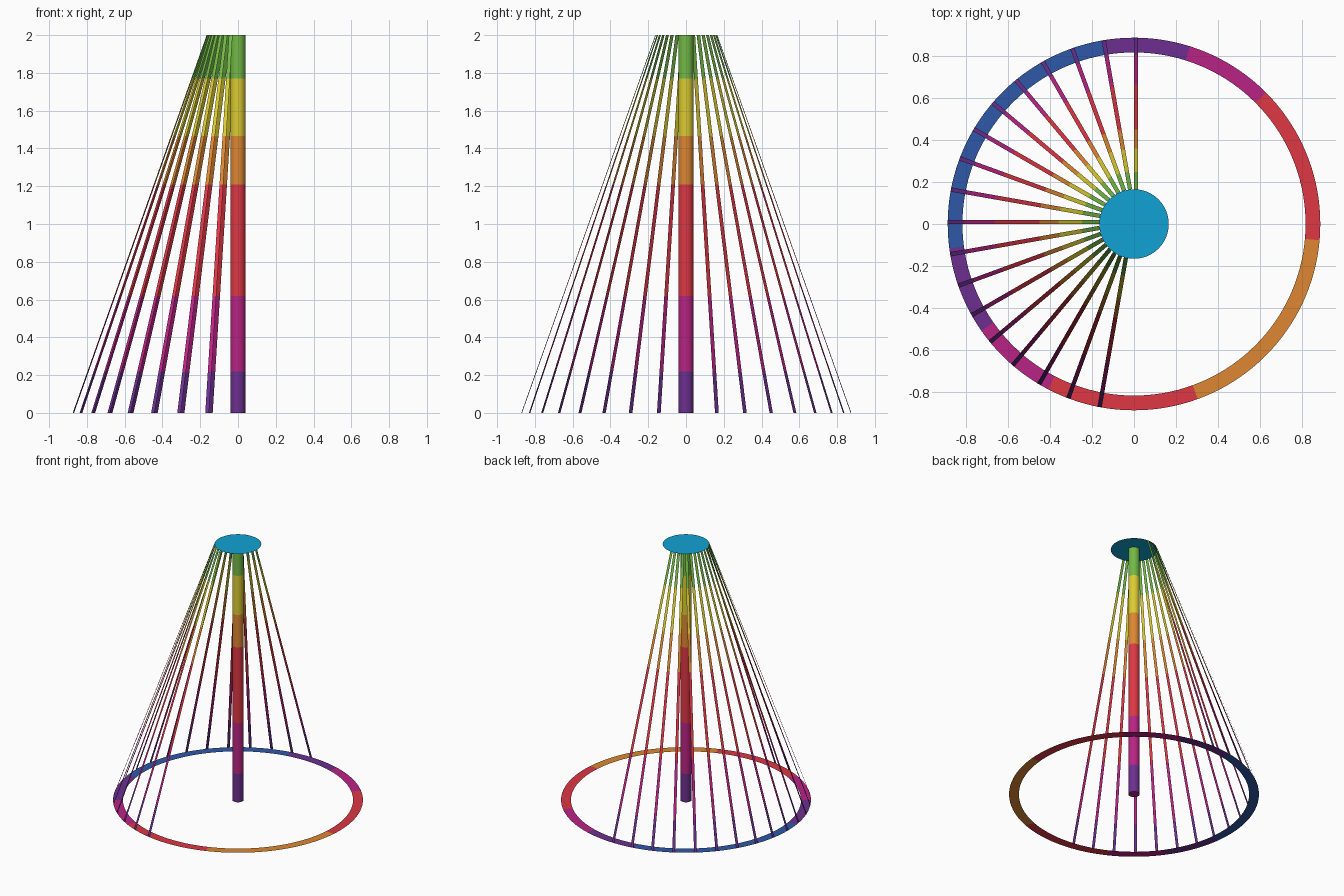
import bpy, bmesh, math

if "Cube" in bpy.data.objects:
    bpy.data.objects.remove(bpy.data.objects["Cube"])

H, R_OUT, R_IN, R_TOP, R_POLE = 2.0, 0.885, 0.815, 0.165, 0.04

# sRGB colours, one flat material each
PALETTE = {
    "purple": (108, 47, 143), "magenta": (185, 36, 132), "red": (221, 55, 68),
    "orange": (221, 135, 50), "yellow": (219, 203, 50), "green": (115, 185, 70),
    "blue": (47, 88, 167), "cyan": (17, 162, 212),
}
NAMES = list(PALETTE)


def linear(c):
    c /= 255
    return c / 12.92 if c <= 0.04045 else ((c + 0.055) / 1.055) ** 2.4


MATS = []
for name, rgb in PALETTE.items():
    m = bpy.data.materials.new(name)
    m.diffuse_color = (*[linear(c) for c in rgb], 1)
    m.use_nodes = True
    m.node_tree.nodes["Principled BSDF"].inputs["Base Color"].default_value = m.diffuse_color
    MATS.append(m)

# Height bands shared by pole and ribbons: purple, magenta, red, orange, yellow, green
LEVELS = [0, 0.22, 0.62, 1.21, 1.465, 1.77, H]


def finish(bm, name):
    me = bpy.data.meshes.new(name)
    bm.to_mesh(me)
    bm.free()
    for m in MATS:
        me.materials.append(m)
    ob = bpy.data.objects.new(name, me)
    bpy.context.collection.objects.link(ob)
    return ob


def circle(bm, r, z, n):
    return [bm.verts.new((r * math.cos(2 * math.pi * i / n),
                          r * math.sin(2 * math.pi * i / n), z)) for i in range(n)]


# Centre pole, banded by height
bm = bmesh.new()
N = 32
rings = [circle(bm, R_POLE, z, N) for z in LEVELS]
for k in range(len(LEVELS) - 1):
    a, b = rings[k], rings[k + 1]
    for i in range(N):
        j = (i + 1) % N
        f = bm.faces.new((a[i], a[j], b[j], b[i]))
        f.material_index = k
        f.smooth = True
cap = bm.faces.new(rings[0][::-1])
cap.material_index = NAMES.index("magenta")
finish(bm, "centre_pole")

# Flat top disc
bm = bmesh.new()
bm.faces.new(circle(bm, R_TOP, H, 64)).material_index = NAMES.index("cyan")
finish(bm, "top_disc")

# Flat ground ring, coloured by direction (upper limit of each arc in degrees)
ARCS = [(45, "red"), (72, "magenta"), (100, "purple"), (187, "blue"), (215, "purple"),
        (242, "magenta"), (290, "red"), (355, "orange"), (360, "red")]
bm = bmesh.new()
N = 144
inner, outer = circle(bm, R_IN, 0, N), circle(bm, R_OUT, 0, N)
for i in range(N):
    j = (i + 1) % N
    f = bm.faces.new((inner[i], outer[i], outer[j], inner[j]))
    ang = (i + 0.5) * 360 / N
    f.material_index = NAMES.index(next(c for lim, c in ARCS if ang < lim))
finish(bm, "ground_ring")

# Flat ribbons from ring to disc, every 10 degrees over the left half
WIDTH = 0.02
bm = bmesh.new()
for deg in range(90, 261, 10):
    t = math.radians(deg)
    c, s = math.cos(t), math.sin(t)
    rows = []
    for z in LEVELS:
        r = R_OUT + (R_TOP - R_OUT) * z / H
        rows.append([bm.verts.new((r * c + w * s, r * s - w * c, z)) for w in (WIDTH, 0)])
    for k in range(len(LEVELS) - 1):
        (a, b), (d, e) = rows[k], rows[k + 1]
        bm.faces.new((a, b, e, d)).material_index = k
finish(bm, "ribbons")
